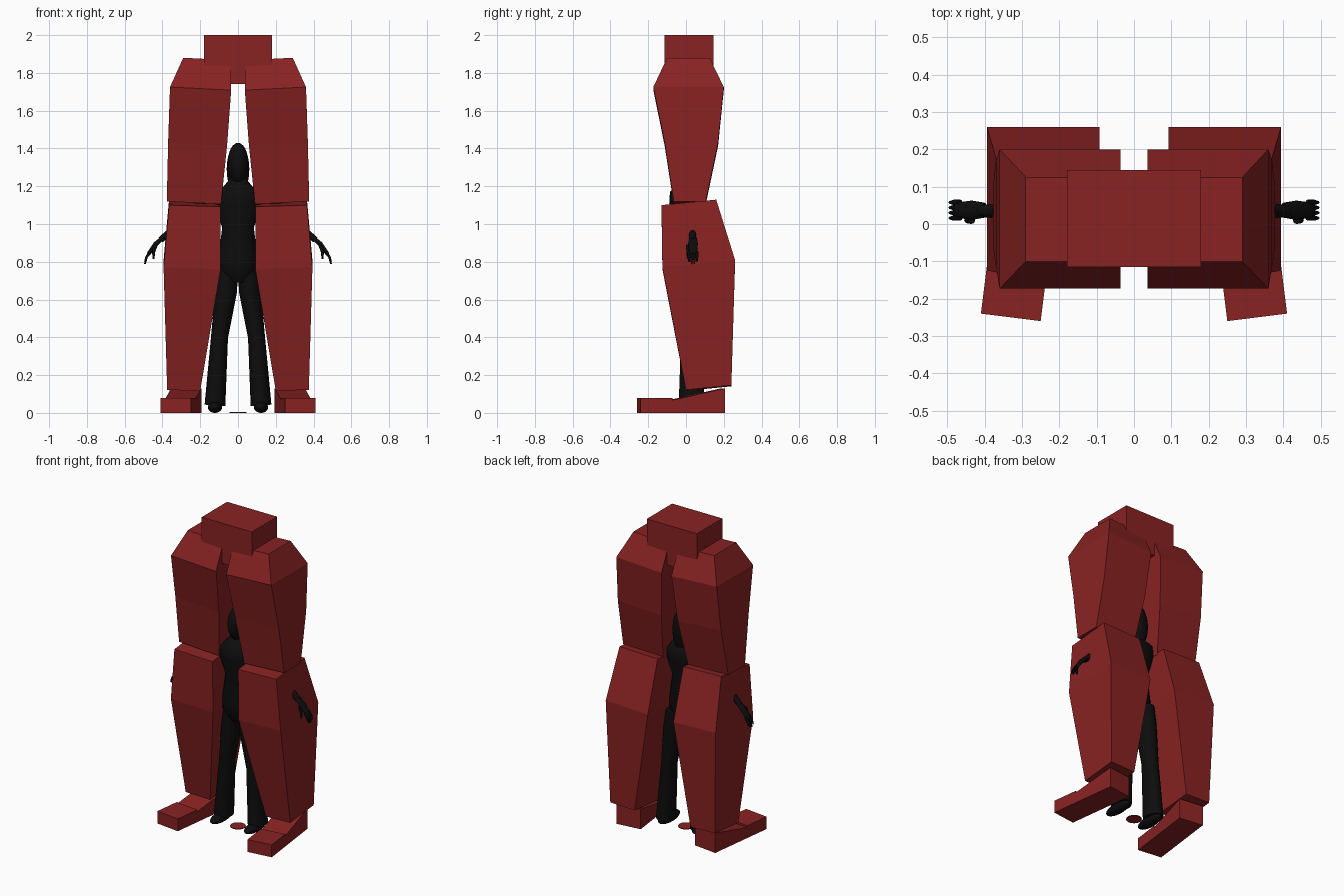
import bpy, bmesh, math
from mathutils import Vector

cube = bpy.data.objects.get("Cube")
if cube:
    bpy.data.objects.remove(cube)


def material(name, red, green, blue):
    made = bpy.data.materials.new(name)
    made.use_nodes = True
    colour = (red, green, blue, 1)
    made.diffuse_color = colour
    made.node_tree.nodes["Principled BSDF"].inputs["Base Color"].default_value = colour
    return made


RED = material("dark red", .25, .016, .016)
BLACK = material("black", .004, .004, .004)


def smooth_active():
    bpy.ops.object.shade_smooth_by_angle(angle=math.radians(50))


def join_rings(name, rings, colour):
    """Join matching rings of points into one closed solid."""
    bm = bmesh.new()
    loops = [[bm.verts.new(point) for point in ring] for ring in rings]
    for lower, upper in zip(loops, loops[1:]):
        for i in range(len(lower)):
            bm.faces.new((lower[i - 1], lower[i], upper[i], upper[i - 1]))
    bm.faces.new(loops[0])
    bm.faces.new(loops[-1])
    bmesh.ops.recalc_face_normals(bm, faces=bm.faces)
    mesh = bpy.data.meshes.new(name)
    bm.to_mesh(mesh)
    bm.free()
    mesh.materials.append(colour)
    part = bpy.data.objects.new(name, mesh)
    bpy.context.collection.objects.link(part)
    return part


def block(name, side, sections, tilt_x=0, tilt_y=0):
    """Faceted limb from (height, inner, outer, front, back) sections."""
    rings = []
    for height, inner, outer, front, back in sections:
        corners = ((inner, front), (outer, front), (outer, back), (inner, back))
        rings.append([(side * x, y, height + tilt_x * (x - outer) + tilt_y * (y - front))
                      for x, y in corners])
    join_rings(name, rings, RED)


def tube(name, side, y, flatness, stations, sides=16):
    """Rounded limb through (x, height, radius) stations in one upright plane."""
    rings = []
    for k, (x, height, radius) in enumerate(stations):
        before = stations[max(k - 1, 0)]
        after = stations[min(k + 1, len(stations) - 1)]
        along = Vector((after[0] - before[0], after[1] - before[1])).normalized()
        ring = []
        for i in range(sides):
            angle = math.tau * i / sides
            across = radius * math.cos(angle)
            depth = radius * flatness * math.sin(angle)
            ring.append((side * (x + along.y * across), y + depth, height - along.x * across))
        rings.append(ring)
    part = join_rings(name, rings, BLACK)
    bpy.ops.object.select_all(action='DESELECT')
    part.select_set(True)
    bpy.context.view_layer.objects.active = part
    smooth_active()


def ellipsoid(name, centre, radii):
    bpy.ops.mesh.primitive_uv_sphere_add(segments=20, ring_count=12, location=centre)
    part = bpy.context.object
    part.name = name
    part.scale = radii
    part.data.materials.append(BLACK)
    smooth_active()


# Pelvis block
block("pelvis", 1, [(height, -.18, .18, -.115, .145) for height in (1.74, 2)])

# Flat disc on the floor
bpy.ops.mesh.primitive_cylinder_add(vertices=24, radius=.046, depth=.004, location=(0, 0, .002))
floor_disc = bpy.context.object
floor_disc.name = "floor_disc"
floor_disc.data.materials.append(RED)

for side, label in ((1, "left"), (-1, "right")):
    # Giant legs
    block(label + "_thigh", side, [
        (1.12, .09, .377, -.065, .105),
        (1.43, .058, .37, -.113, .17),
        (1.725, .036, .36, -.173, .2),
        (1.88, .036, .29, -.1, .125)], tilt_x=.05)
    block(label + "_shin", side, [
        (.122, .2, .375, 0, .24),
        (.77, .092, .394, -.125, .26),
        (1.1, .092, .365, -.13, .16)], tilt_x=.03, tilt_y=.1)

    # Giant foot: side profile swept across its width, toes turned out
    toe_inner, toe_outer = Vector((.25, -.26)), Vector((.41, -.24))
    backward = (toe_outer - toe_inner).orthogonal().normalized()
    profile = ((0, 0), (0, .08), (.17, .08), (.17, .068), (.45, .13), (.45, 0))
    rings = []
    for toe in (toe_inner, toe_outer):
        swept = [(toe + backward * run, height) for run, height in profile]
        rings.append([(side * spot.x, spot.y, height) for spot, height in swept])
    join_rings(label + "_foot", rings, RED)

    # Small figure: flared trouser leg and shoe
    figure = "figure_" + label
    tube(figure + "_leg", side, .03, 1.25, [
        (.122, .04, .055), (.098, .4, .045), (.064, .64, .058), (.052, .76, .054)])
    ellipsoid(figure + "_shoe", (side * .122, 0, .03), (.038, .1, .03))

    # Arm with palm, fingers and thumb
    tube(figure + "_arm", side, .035, 1, [
        (.09, 1.18, .04), (.15, 1.15, .042), (.25, 1.05, .03), (.41, .915, .016)])
    tube(figure + "_palm", side, .037, 2, [
        (.4, .925, .01), (.435, .895, .013), (.475, .84, .01)])
    for finger in range(4):
        drop = .012 * abs(finger - 1.4)
        tube(f"{figure}_finger_{finger}", side, .016 + .014 * finger, 1, [
            (.465, .855, .007), (.484, .825, .007), (.493, .783 + drop, .004)], sides=8)
    tube(figure + "_thumb", side, .01, 1, [
        (.435, .89, .01), (.447, .85, .008), (.447, .815, .005)], sides=8)

# Small figure: torso, neck and head with long hair
tube("figure_torso", 1, .005, .75, [
    (0, .69, .05), (0, .76, .103), (0, .82, .104), (0, .98, .084),
    (0, 1.11, .125), (0, 1.17, .12), (0, 1.2, .075), (0, 1.25, .035)])
ellipsoid("figure_head", (0, 0, 1.32), (.055, .075, .11))
ellipsoid("figure_hair", (0, .04, 1.29), (.06, .05, .14))
